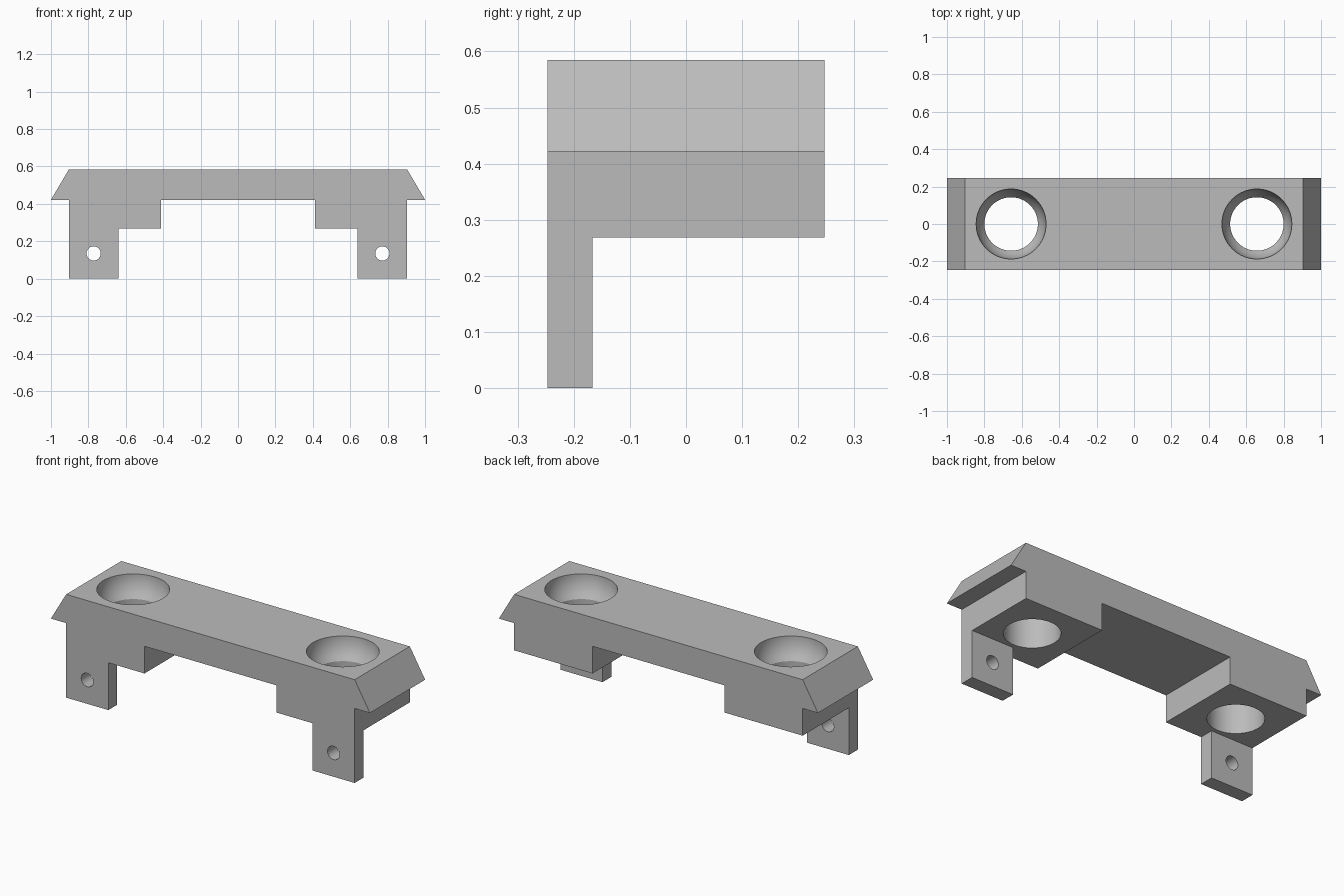
import bpy, bmesh, math
from mathutils import Matrix, Vector

cube = bpy.data.objects.get("Cube")
if cube:
    bpy.data.objects.remove(cube, do_unlink=True)

grey = bpy.data.materials.new("plain grey")
grey.use_nodes = True
grey.diffuse_color = (0.5, 0.5, 0.5, 1)
grey.node_tree.nodes["Principled BSDF"].inputs["Base Color"].default_value = (0.5, 0.5, 0.5, 1)

TOP, SHELF, PAD = 0.585, 0.422, 0.268      # heights of the deck, its underside, the pads
HALF_DEPTH, TAB_BACK = 0.247, -0.167
SOCKET_X, TAB_X = 0.657, 0.772


def add_object(name, bm):
    bmesh.ops.recalc_face_normals(bm, faces=bm.faces)
    mesh = bpy.data.meshes.new(name)
    bm.to_mesh(mesh)
    bm.free()
    mesh.materials.append(grey)
    obj = bpy.data.objects.new(name, mesh)
    bpy.context.collection.objects.link(obj)
    return obj


def extrude_profile(name, points, y0, y1):
    """Extrude an x-z outline from y0 to y1."""
    bm = bmesh.new()
    face = bm.faces.new([bm.verts.new((x, y0, z)) for x, z in points])
    geom = bmesh.ops.extrude_face_region(bm, geom=[face])["geom"]
    moved = [v for v in geom if isinstance(v, bmesh.types.BMVert)]
    bmesh.ops.translate(bm, verts=moved, vec=Vector((0, y1 - y0, 0)))
    return add_object(name, bm)


def lathe(name, profile, matrix, steps=64):
    """Revolve a radius-height profile about z and place it."""
    bm = bmesh.new()
    rings = []
    for r, z in profile:
        angles = [2 * math.pi * i / steps for i in range(steps)]
        rings.append([bm.verts.new((r * math.cos(a), r * math.sin(a), z)) for a in angles])
    for low, high in zip(rings, rings[1:]):
        for i in range(steps):
            j = (i + 1) % steps
            bm.faces.new((low[i], low[j], high[j], high[i]))
    bm.faces.new(rings[0])
    bm.faces.new(rings[-1])
    bm.transform(matrix)
    return add_object(name, bm)


def combine(target, tool, operation):
    """Apply a boolean, then discard the tool."""
    tool.hide_render = True
    mod = target.modifiers.new(operation.title(), 'BOOLEAN')
    mod.operation, mod.solver, mod.object = operation, 'EXACT', tool
    bpy.context.view_layer.objects.active = target
    bpy.ops.object.modifier_apply(modifier=mod.name)
    bpy.data.objects.remove(tool, do_unlink=True)


# Deck with sloping ends and two stepped pads underneath
half = [(0.904, TOP), (1.0, SHELF), (0.904, SHELF), (0.904, PAD), (0.413, PAD), (0.413, SHELF)]
outline = half + [(-x, z) for x, z in reversed(half)]
bracket = extrude_profile("mounting_bracket", outline, -HALF_DEPTH, HALF_DEPTH)

# Front tabs
for side in (-1, 1):
    tab = [(side * x, z) for x, z in ((0.64, 0), (0.904, 0), (0.904, PAD), (0.64, PAD))]
    combine(bracket, extrude_profile("tab", tab, -HALF_DEPTH, TAB_BACK), 'UNION')

# Bowl-shaped sockets with through bores, and screw holes in the tabs
BOWL, BORE, DEPTH = 0.187, 0.143, 0.122
bowl_end = math.asin(DEPTH / BOWL)
bowl = [(BOWL * math.cos(bowl_end * i / 10), TOP - BOWL * math.sin(bowl_end * i / 10))
        for i in range(10, -1, -1)]
socket = [(BORE, 0.1), (BORE, TOP - DEPTH)] + bowl[1:] + [(BOWL, TOP + 0.1)]
for side in (-1, 1):
    combine(bracket, lathe("socket_cutter", socket, Matrix.Translation((side * SOCKET_X, 0, 0))),
            'DIFFERENCE')
    place = Matrix.Translation((side * TAB_X, -0.207, 0.135)) @ Matrix.Rotation(math.pi / 2, 4, 'X')
    combine(bracket, lathe("screw_hole_cutter", [(0.038, -0.1), (0.038, 0.1)], place, 32),
            'DIFFERENCE')

# Merge leftover coplanar faces
bm = bmesh.new()
bm.from_mesh(bracket.data)
bmesh.ops.remove_doubles(bm, verts=bm.verts, dist=1e-5)
bmesh.ops.dissolve_limit(bm, angle_limit=math.radians(0.5), verts=bm.verts, edges=bm.edges)
bm.to_mesh(bracket.data)
bm.free()

# Smooth the round holes, keep edges sharp
bpy.ops.object.select_all(action='DESELECT')
bracket.select_set(True)
bpy.context.view_layer.objects.active = bracket
bpy.ops.object.shade_smooth_by_angle(angle=math.radians(30))
